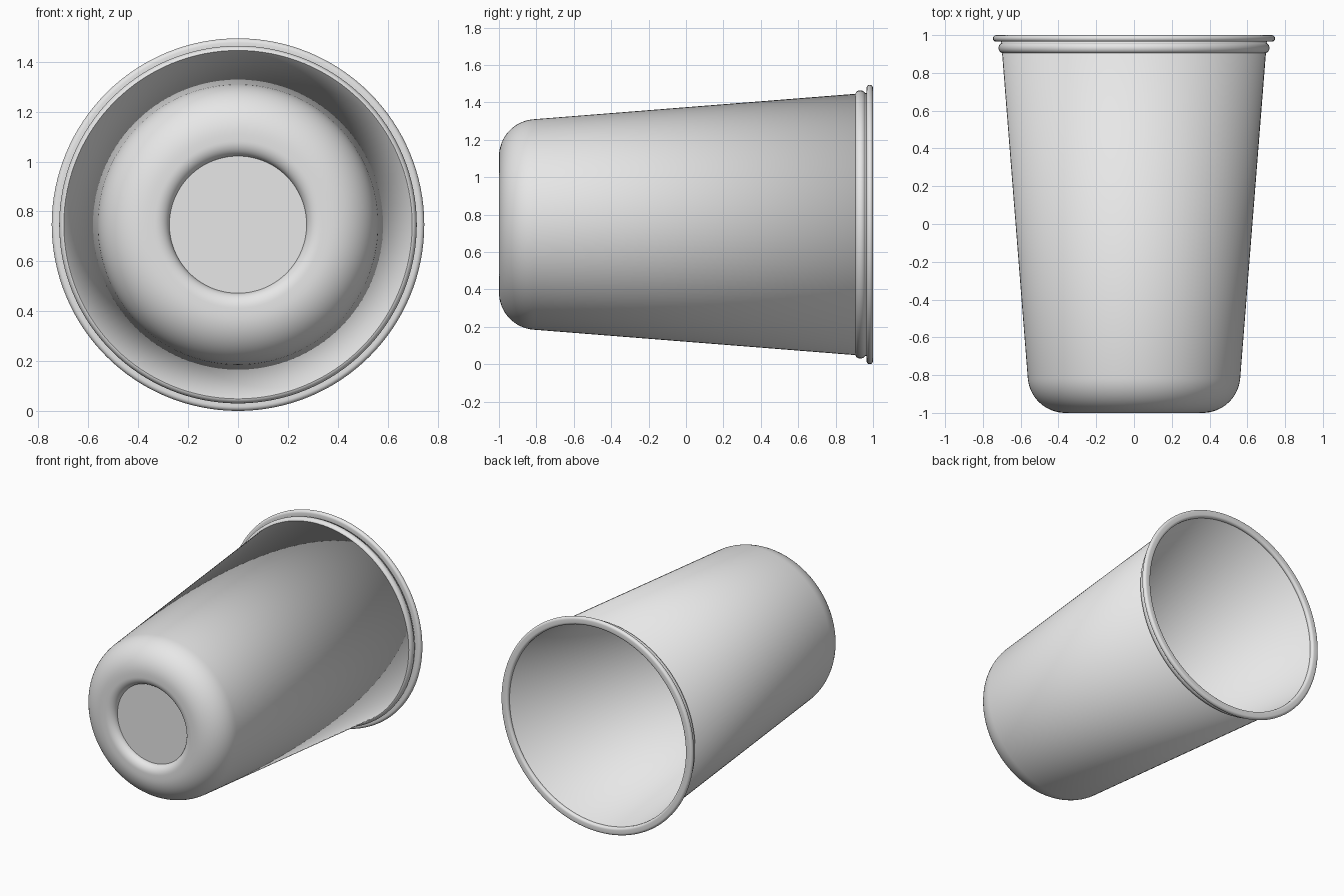
import bpy, bmesh
from math import sin, cos, radians, pi
from mathutils import Vector

if "Cube" in bpy.data.objects:
    bpy.data.objects.remove(bpy.data.objects["Cube"], do_unlink=True)

SEGMENTS = 128
CENTRE_Z = 0.747

steel = bpy.data.materials.new("grey metal")
steel.use_nodes = True
GREY = (0.8, 0.8, 0.8, 1.0)
steel.diffuse_color = GREY
steel.node_tree.nodes["Principled BSDF"].inputs["Base Color"].default_value = GREY


def arc(centre, rx, ry, start, end, steps):
    """Points (radius, y) along an elliptical arc, angles in degrees."""
    angles = [radians(start + (end - start) * i / steps) for i in range(steps + 1)]
    return [(centre[0] + rx * cos(a), centre[1] + ry * sin(a)) for a in angles]


def lathe(name, profile, closed=False, thickness=0.0):
    """Turn a profile of (radius, y) points round the y axis."""
    bm = bmesh.new()
    verts = [bm.verts.new((r, y, 0)) for r, y in profile]
    edges = [bm.edges.new(pair) for pair in zip(verts, verts[1:])]
    if closed:
        edges.append(bm.edges.new((verts[-1], verts[0])))
    bmesh.ops.spin(bm, geom=verts + edges, cent=(0, 0, 0), axis=(0, 1, 0),
                   angle=2 * pi, steps=SEGMENTS, use_merge=True)
    bmesh.ops.remove_doubles(bm, verts=bm.verts, dist=0.0002)
    bmesh.ops.recalc_face_normals(bm, faces=bm.faces)
    if not closed:
        # The open shell must face outwards, so its base faces the front
        base = min(bm.faces, key=lambda f: f.calc_center_median().xz.length)
        if base.normal.y > 0:
            bmesh.ops.reverse_faces(bm, faces=bm.faces)
    mesh = bpy.data.meshes.new(name)
    bm.to_mesh(mesh)
    bm.free()
    mesh.materials.append(steel)
    obj = bpy.data.objects.new(name, mesh)
    obj.location = Vector((0, 0, CENTRE_Z))
    bpy.context.collection.objects.link(obj)
    if thickness:
        solid = obj.modifiers.new("wall thickness", "SOLIDIFY")
        solid.thickness = thickness
        solid.offset = -1
    bpy.ops.object.select_all(action="DESELECT")
    obj.select_set(True)
    bpy.context.view_layer.objects.active = obj
    bpy.ops.object.shade_smooth_by_angle(angle=radians(35))
    return obj


# Cup shell: recessed base disc, rounded lip, rounded corner, flared wall
shell = [(0, -0.95)]
shell += arc((0.335, -0.95), 0.06, 0.05, 180, 270, 10)
shell += arc((0.363, -0.8), 0.2, 0.2, -90, -4.5, 16)
shell += [(0.704, 0.975)]
lathe("cup_shell", shell, thickness=0.012)

# Raised bead just below the rim
bead = [(0.697, 0.905)]
bead += arc((0.695, 0.932), 0.022, 0.027, -75, 75, 12)
bead += [(0.699, 0.958)]
lathe("rim_bead", bead, closed=True)

# Rolled rim round the opening
rim = arc((0.7295, 0.9825), 0.0175, 0.0175, -90, 90, 10)
rim += arc((0.709, 0.9825), 0.0175, 0.0175, 90, 270, 10)
lathe("rolled_rim", rim, closed=True)
